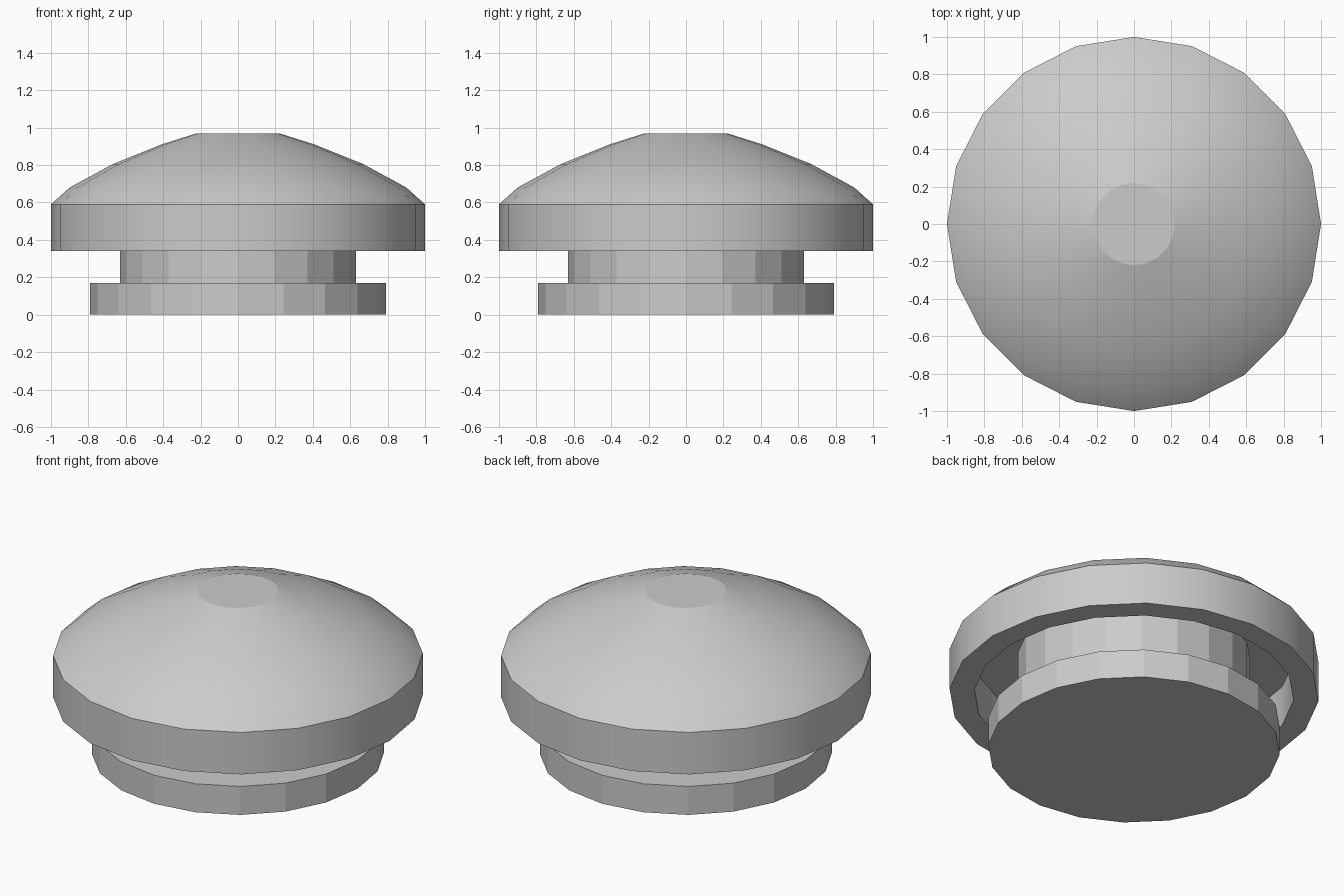
import bpy, bmesh, math

if "Cube" in bpy.data.objects:
    bpy.data.objects.remove(bpy.data.objects["Cube"])

SIDES = 20


def lathe(name, profile, smooth=False, sharp_angle=14):
    """Spin an (r, z) profile, listed bottom to top, into a closed solid."""
    bm = bmesh.new()
    rings = []
    for r, z in profile:
        rings.append([bm.verts.new((r * math.cos(a), r * math.sin(a), z))
                      for a in (2 * math.pi * i / SIDES for i in range(SIDES))])
    for low, high in zip(rings, rings[1:]):
        for i in range(SIDES):
            j = (i + 1) % SIDES
            bm.faces.new((low[i], low[j], high[j], high[i]))
    caps = [bm.faces.new(rings[0]), bm.faces.new(rings[-1])]
    bmesh.ops.recalc_face_normals(bm, faces=bm.faces)
    for f in bm.faces:
        f.smooth = smooth and f not in caps
    # crease the end discs and every corner of the profile
    for e in bm.edges:
        on_cap = any(f in caps for f in e.link_faces)
        e.smooth = not (on_cap or e.calc_face_angle(0) > math.radians(sharp_angle))
    mesh = bpy.data.meshes.new(name)
    bm.to_mesh(mesh)
    bm.free()
    obj = bpy.data.objects.new(name, mesh)
    bpy.context.collection.objects.link(obj)
    return obj


# Domed cap with a recess in its underside
lathe("domed_cap", [
    (0.30, 0.58), (0.865, 0.58), (0.865, 0.34), (1.0, 0.34), (1.0, 0.59),
    (0.90, 0.68), (0.67, 0.805), (0.41, 0.91), (0.22, 0.97),
], smooth=True, sharp_angle=30)

# Faceted stem and bottom flange
lathe("stem", [(0.63, 0.17), (0.63, 0.58)])
lathe("bottom_flange", [(0.79, 0.0), (0.79, 0.17)])
